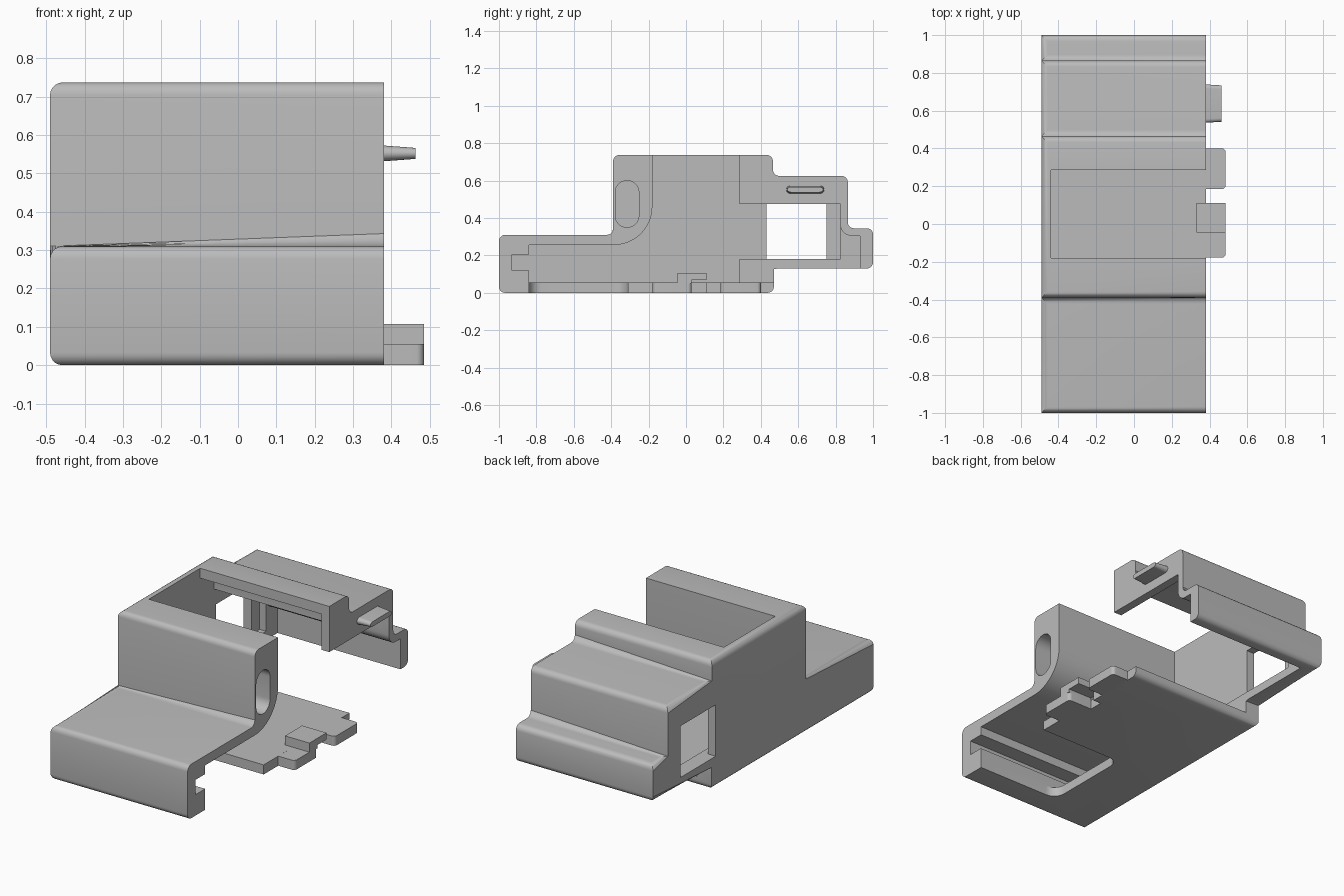
import bpy, bmesh, math
from mathutils import Vector

cube = bpy.data.objects.get("Cube")
if cube:
    bpy.data.objects.remove(cube, do_unlink=True)

RIGHT, LEFT = 0.38, -0.49      # open side and closed side
INNER, LEDGE = -0.44, -0.40    # inner faces of the closed side wall

grey = bpy.data.materials.new("plain grey")
grey.use_nodes = True
COLOUR = (0.5, 0.5, 0.5, 1)
grey.diffuse_color = COLOUR
grey.node_tree.nodes["Principled BSDF"].inputs["Base Color"].default_value = COLOUR


def arc(cy, cz, ry, rz, start, end, steps=8):
    angles = [math.radians(start + (end - start) * i / steps) for i in range(steps + 1)]
    return [(cy + ry * math.cos(a), cz + rz * math.sin(a)) for a in angles]


def rect(a0, b0, a1, b1):
    return [(a0, b0), (a1, b0), (a1, b1), (a0, b1)]


def rounded(a0, b0, a1, b1, r):
    """Rectangle with round corners; also makes a slot when r is half a side."""
    return (arc(a1 - r, b1 - r, r, r, 0, 90) + arc(a0 + r, b1 - r, r, r, 90, 180)
            + arc(a0 + r, b0 + r, r, r, 180, 270) + arc(a1 - r, b0 + r, r, r, 270, 360))


def prism(name, profile, lo, hi, axis="x", round_edges=None):
    """Extrude a profile in (y, z) along x, or in (x, y) along z."""
    bm = bmesh.new()
    place = (lambda p, d: (d, p[0], p[1])) if axis == "x" else (lambda p, d: (p[0], p[1], d))
    face = bm.faces.new([bm.verts.new(place(p, lo)) for p in profile])
    out = bmesh.ops.extrude_face_region(bm, geom=[face])
    shift = Vector(place((0, 0), hi - lo))
    bmesh.ops.translate(bm, vec=shift, verts=[g for g in out["geom"] if isinstance(g, bmesh.types.BMVert)])
    bmesh.ops.remove_doubles(bm, verts=bm.verts, dist=1e-5)
    bmesh.ops.recalc_face_normals(bm, faces=bm.faces)
    if round_edges:
        edges = [e for e in bm.edges if round_edges(e)]
        bmesh.ops.bevel(bm, geom=edges, offset=0.033, segments=5, profile=0.5,
                        affect="EDGES", clamp_overlap=True)
    mesh = bpy.data.meshes.new(name)
    bm.to_mesh(mesh)
    bm.free()
    mesh.materials.append(grey)
    obj = bpy.data.objects.new(name, mesh)
    bpy.context.collection.objects.link(obj)
    return obj


def carve(target, cutters):
    """Subtract the cutters one by one, then remove them."""
    for cutter in cutters:
        mod = target.modifiers.new("cut", "BOOLEAN")
        mod.operation, mod.solver, mod.object = "DIFFERENCE", "EXACT", cutter
        cutter.hide_render = True
        graph = bpy.context.evaluated_depsgraph_get()
        mesh = bpy.data.meshes.new_from_object(target.evaluated_get(graph))
        target.modifiers.clear()
        target.data = mesh
        bpy.data.objects.remove(cutter, do_unlink=True)


# Stepped outer housing, rounded along its steps and the closed side
def is_round(edge):
    a, b = (v.co for v in edge.verts)
    along = b - a
    return abs(along.x) > 0.1 or (abs(along.y) > 0.01 and max(a.x, b.x) < LEFT + 0.01)


outline = [(-1, 0), (0.47, 0), (0.47, 0.13), (1, 0.13), (1, 0.345), (0.865, 0.345),
           (0.865, 0.625), (0.465, 0.625), (0.465, 0.737), (-0.39, 0.737),
           (-0.39, 0.31), (-1, 0.31)]
housing = prism("housing", outline, LEFT, RIGHT, round_edges=is_round)

# Main bay, open at the top, with the curved front wall and a groove
main_bay = ([(-0.84, 0.055), (0.285, 0.055), (0.285, 1), (-0.18, 1)]
            + arc(-0.39, 0.46, 0.21, 0.205, 0, -90, 12)
            + [(-0.84, 0.255), (-0.84, 0.205), (-0.93, 0.205), (-0.93, 0.12), (-0.84, 0.12)])
# Rear space that runs out through the underside and into the rear lip
rear_bay = ([(0.25, 0.055), (0.93, 0.055), (0.93, 0.305)]
            + arc(0.885, 0.365, 0.06, 0.06, 270, 180, 6) + [(0.825, 0.42), (0.25, 0.42)])
# Hollow beneath the rear bridge, closed by an end cap
bridge_hollow = ([(0.25, 0.4), (0.825, 0.4)] + arc(0.775, 0.52, 0.05, 0.05, 0, 90, 6)
                 + [(0.41, 0.57)] + arc(0.35, 0.62, 0.06, 0.06, 0, 90, 6) + [(0.25, 0.68)])

carve(housing, [
    prism("bay_cutter", main_bay, INNER, 1),
    prism("pocket_cutter", rect(0.25, 0.18, 0.825, 0.475), INNER, 1),
    prism("rear_cutter", rear_bay, LEDGE, 1),
    prism("bridge_cutter", bridge_hollow, INNER, 0.33),
    prism("window_cutter", rect(0.43, 0.18, 0.75, 0.475), -1, -0.3),
    prism("slot_cutter", rounded(-0.378, 0.35, -0.252, 0.6, 0.0625), 0.2, 1),
    prism("floor_cutter", rounded(-0.15, -0.84, 0.9, -0.31, 0.07), -1, 0.1, "z"),
    prism("notch_cutter", rect(0.33, 0.03, 1, 0.11), -1, 0.068, "z"),
])

# Floor tabs that stick out of the open side
front_tab = prism("front_tab", rounded(0.3, -0.178, 0.485, 0.03, 0.02), 0, 0.0549, "z")
rear_tab = prism("rear_tab", rounded(0.3, 0.185, 0.485, 0.4, 0.02), 0, 0.0549, "z")
catch = prism("catch_block", rect(0.33, -0.045, 0.485, 0.11), 0.05, 0.107, "z")
carve(catch, [prism("catch_cutter", rect(0.03, 0, 0.2, 0.068), 0, 1)])

# Tapered locating pin on the bridge end cap
pin = prism("locating_pin", rounded(0.535, 0.53, 0.74, 0.574, 0.0219), 0.36, 0.462)
for v in pin.data.vertices:
    if v.co.x > 0.4:
        v.co.y = 0.637 + (v.co.y - 0.637) * 0.94
        v.co.z = 0.552 + (v.co.z - 0.552) * 0.65

# Smooth shading on the rounded areas, crisp elsewhere
for obj in (housing, front_tab, rear_tab, catch, pin):
    bpy.ops.object.select_all(action="DESELECT")
    obj.select_set(True)
    bpy.context.view_layer.objects.active = obj
    bpy.ops.object.shade_smooth_by_angle(angle=math.radians(30))
